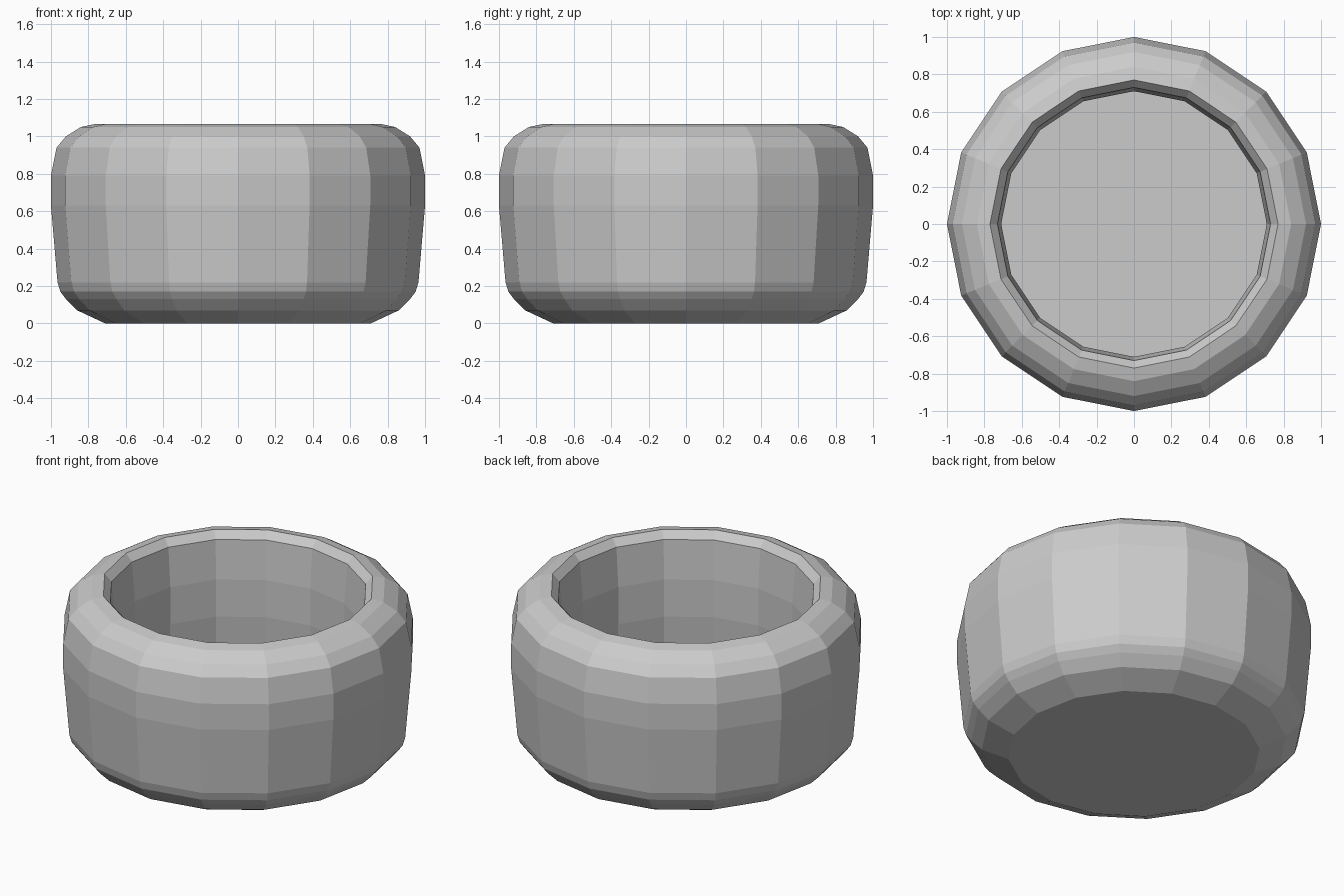
import bpy, bmesh, math

if "Cube" in bpy.data.objects:
    bpy.data.objects.remove(bpy.data.objects["Cube"])

SIDES = 16


def lathe(name, profile):
    """Revolve an (r, z) profile into a closed, flat-shaded solid."""
    bm = bmesh.new()
    rings = []
    for r, z in profile:
        rings.append([bm.verts.new((r * math.cos(2 * math.pi * i / SIDES),
                                    r * math.sin(2 * math.pi * i / SIDES), z))
                      for i in range(SIDES)])
    for a, b in zip(rings, rings[1:]):
        for i in range(SIDES):
            j = (i + 1) % SIDES
            bm.faces.new((a[i], a[j], b[j], b[i]))
    # Outer base and inner floor
    bm.faces.new(rings[0][::-1])
    bm.faces.new(rings[-1])
    bmesh.ops.recalc_face_normals(bm, faces=bm.faces[:])
    mesh = bpy.data.meshes.new(name)
    bm.to_mesh(mesh)
    bm.free()
    obj = bpy.data.objects.new(name, mesh)
    bpy.context.collection.objects.link(obj)
    return obj


# Rounded outer wall, from base to rim
outer = [(0.71, 0), (0.86, 0.07), (0.92, 0.13), (0.95, 0.17), (0.965, 0.22),
         (1.0, 0.63), (1.0, 0.79), (0.97, 0.94), (0.92, 1.0),
         (0.84, 1.05), (0.77, 1.065)]
# Bevelled lip and inner wall down to the floor
inner = [(0.73, 1.02), (0.71, 0.78), (0.71, 0.55), (0.73, 0.25), (0.71, 0.08)]

lathe("bowl", outer + inner)
